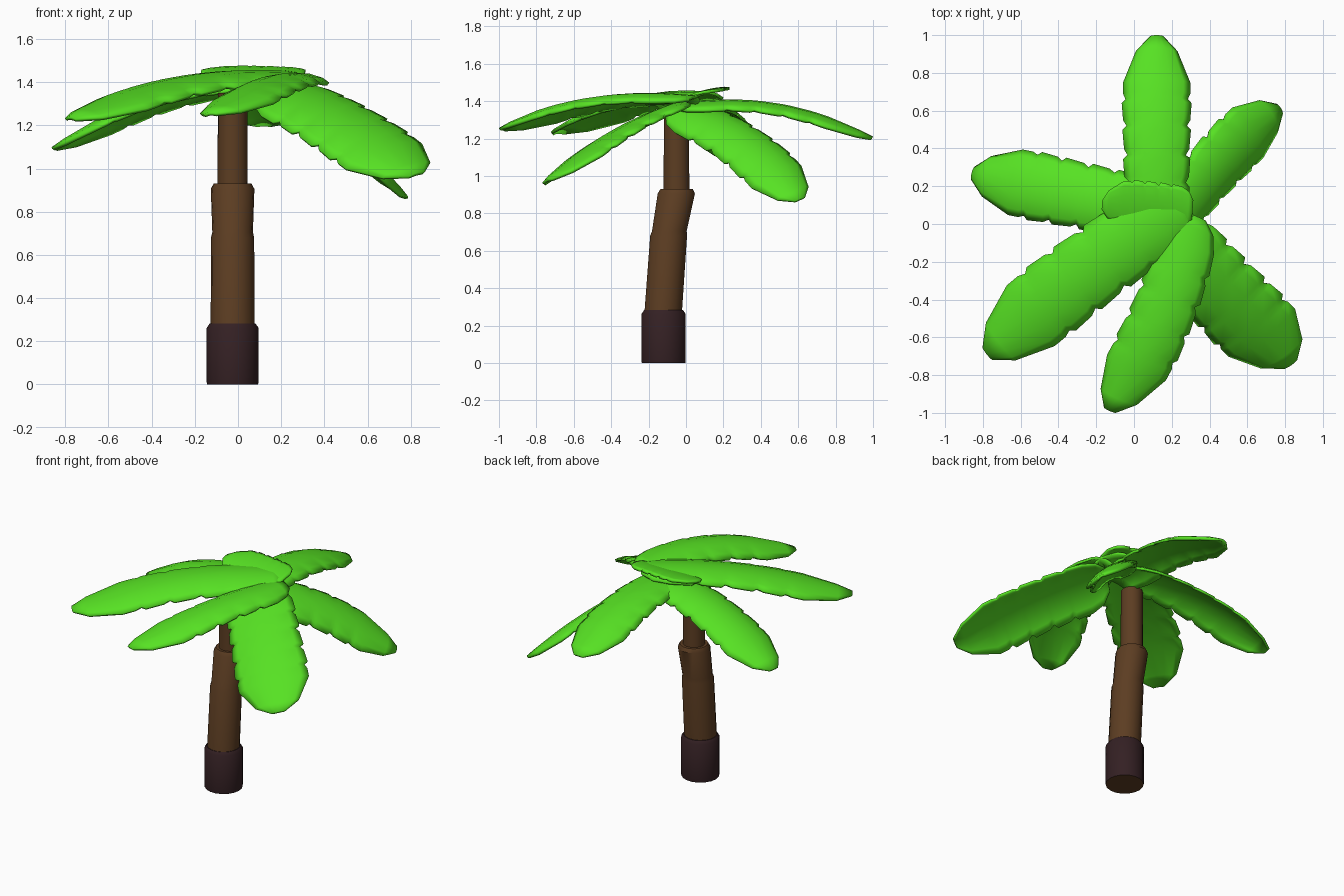
import bpy, math
from mathutils import Vector, Quaternion

if "Cube" in bpy.data.objects:
    bpy.data.objects.remove(bpy.data.objects["Cube"])


def material(name, rgb):
    m = bpy.data.materials.new(name)
    m.diffuse_color = (*rgb, 1)
    m.use_nodes = True
    m.node_tree.nodes["Principled BSDF"].inputs["Base Color"].default_value = m.diffuse_color
    return m


GREEN = material("leaf_green", (0.095, 0.76, 0.017))
BROWN = material("bark_brown", (0.108, 0.047, 0.016))
DARK = material("dark_base_brown", (0.034, 0.0145, 0.017))


def make(name, verts, faces, mats, angle):
    me = bpy.data.meshes.new(name)
    me.from_pydata(verts, [], faces)
    ob = bpy.data.objects.new(name, me)
    bpy.context.collection.objects.link(ob)
    for m in mats:
        me.materials.append(m)
    bpy.ops.object.select_all(action='DESELECT')
    ob.select_set(True)
    bpy.context.view_layer.objects.active = ob
    bpy.ops.object.shade_smooth_by_angle(angle=math.radians(angle))
    return ob


def tube(name, rings, mats, n=18):
    """Loft of horizontal rings given as (y centre, z, radius)."""
    verts = [(-0.025 + r * math.cos(2 * math.pi * i / n),
              y + r * math.sin(2 * math.pi * i / n), z)
             for y, z, r in rings for i in range(n)]
    faces = [(k * n + i, k * n + (i + 1) % n, (k + 1) * n + (i + 1) % n, (k + 1) * n + i)
             for k in range(len(rings) - 1) for i in range(n)]
    faces.append(tuple(reversed(range(n))))
    faces.append(tuple(range((len(rings) - 1) * n, len(rings) * n)))
    return make(name, verts, faces, mats, 35)


# Trunk: dark foot (brown underneath), leaning lower trunk, slim upper trunk
base = tube("trunk_base", [(-.12, 0, .118), (-.12, .01, .12), (-.12, .262, .12), (-.12, .282, .106)],
            [DARK, BROWN])
for p in base.data.polygons:
    if p.normal.z < -0.9:
        p.material_index = 1
tube("lower_trunk", [(-.127, .2, .102), (-.093, .68, .1), (-.089, .705, .094),
                     (-.052, .905, .101), (-.05, .93, .088)], [BROWN])
tube("upper_trunk", [(-.051, .88, .07), (-.051, 1.35, .068)], [BROWN])

# Frond outline: (position along the frond, half width factor), with notched edges
OUTLINE = [(0, .45), (.05, .78), (.13, .94), (.23, .98), (.25, .87), (.28, .96), (.37, 1.0),
           (.39, .87), (.42, .97), (.52, 1.02), (.54, .90), (.57, 1.0), (.66, 1.04), (.68, .93),
           (.71, 1.0), (.77, 1.0), (.93, .62), (1, .2)]
# Arched cross-section: (side, drop)
SECTION = [(-1, 1), (-.8, .55), (-.4, .12), (0, 0), (.4, .12), (.8, .55), (1, 1)]


def frond(name, root, mid, tip, half, roll, drop=0.055):
    a, b, c = Vector(root), Vector(mid), Vector(tip)
    m = (b - a).length / ((b - a).length + (c - b).length)
    flat = Vector((c.x - a.x, c.y - a.y, 0)).normalized()

    def point(t):  # smooth curve through the three points
        return (a * ((t - m) * (t - 1) / m) + b * (t * (t - 1) / (m * (m - 1)))
                + c * (t * (t - m) / (1 - m)))

    verts = []
    for t, w in OUTLINE:
        tangent = (point(t + .01) - point(t - .01)).normalized()
        side = Quaternion(tangent, math.radians(roll)) @ Vector((flat.y, -flat.x, 0))
        up = side.cross(tangent).normalized()
        for s, d in SECTION:
            verts.append(point(t) + side * (s * w * half) - up * (d * drop * w))
    n = len(SECTION)
    faces = [(k * n + i, k * n + i + 1, (k + 1) * n + i + 1, (k + 1) * n + i)
             for k in range(len(OUTLINE) - 1) for i in range(n - 1)]
    ob = make(name, verts, faces, [GREEN], 45)
    mod = ob.modifiers.new("thickness", 'SOLIDIFY')
    mod.thickness = 0.016
    mod.offset = -1


# Six fronds around the crown; positive roll lowers the right-hand edge seen from the root
frond("back_frond", (.12, -.06, 1.385), (.12, .55, 1.377), (.12, 1.0, 1.21), .178, 0)
frond("back_right_frond", (.16, -.06, 1.38), (.53, .38, 1.14), (.78, .61, .88), .168, 26)
frond("front_right_frond", (.17, -.06, 1.39), (.50, -.42, 1.23), (.83, -.75, .98), .225, 17)
frond("front_frond", (.31, .05, 1.43), (.15, -.47, 1.425), (-.13, -.99, 1.26), .17, 3)
frond("front_left_frond", (.27, .11, 1.45), (-.35, -.33, 1.405), (-.78, -.69, 1.24), .205, -3)
frond("left_frond", (.12, .07, 1.41), (-.41, .18, 1.325), (-.86, .27, 1.10), .178, 3)
# Short leaf capping the crown, raised at the back
frond("crown_leaf", (.31, .07, 1.45), (.07, .10, 1.46), (-.17, .10, 1.455), .125, -14, .015)
